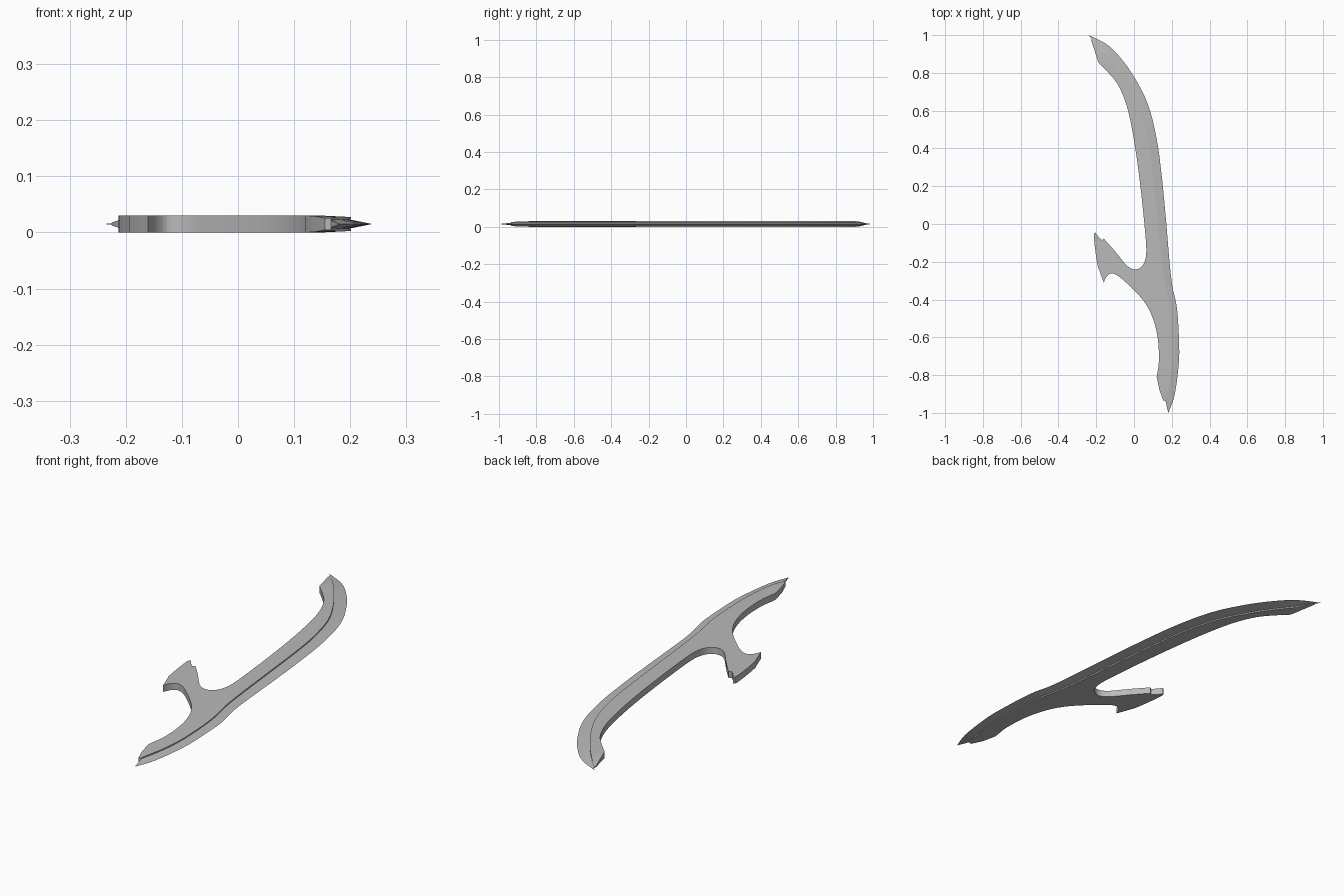
import bpy, bmesh
from mathutils import Vector

if "Cube" in bpy.data.objects:
    bpy.data.objects.remove(bpy.data.objects["Cube"])

MID = 0.015  # half thickness and height of the centre plane


def spline(points, steps=4):
    """Smooth curve through the points (Catmull-Rom)."""
    p = [Vector(q) for q in points]
    p = [2 * p[0] - p[1]] + p + [2 * p[-1] - p[-2]]
    out = []
    for i in range(1, len(p) - 2):
        a, b, c, d = p[i - 1:i + 3]
        for k in range(steps):
            t = k / steps
            out.append(0.5 * (2 * b + (c - a) * t + (2 * a - 5 * b + 4 * c - d) * t * t
                              + (3 * b - a - 3 * c + d) * t ** 3))
    return out + [p[-2]]


def half_height(v):
    """Body thickness, thinning toward both tips."""
    return max(0.002, min(MID, 0.003 + 0.27 * (0.965 - v.y), 0.011 + 0.067 * (v.y + 0.93),
                          MID - 0.05 * (v.x - 0.15)))


# Cutting edge and the ridge where the flat body ends, bottom to top
edge = spline([(0.182, -1.0), (0.215, -0.905), (0.236, -0.75), (0.239, -0.64), (0.228, -0.45),
               (0.203, -0.33), (0.188, -0.2), (0.167, 0.05), (0.145, 0.27), (0.12, 0.45),
               (0.075, 0.63), (0.0, 0.78), (-0.08, 0.89), (-0.15, 0.955), (-0.24, 1.0)])
ridge = spline([(0.166, -0.935), (0.185, -0.86), (0.2, -0.74), (0.2, -0.6), (0.188, -0.45),
                (0.165, -0.33), (0.148, -0.2), (0.122, 0.05), (0.1, 0.26), (0.076, 0.43),
                (0.032, 0.6), (-0.035, 0.735), (-0.105, 0.84), (-0.155, 0.905), (-0.225, 0.982)])

# Inner side: upper blade and curved throat, hooked prong, lower blade
back = [Vector((-0.224, 0.965))]
back += spline([(-0.188, 0.853), (-0.14, 0.805), (-0.09, 0.745), (-0.05, 0.66), (-0.02, 0.55),
                (0.01, 0.38), (0.035, 0.19), (0.055, 0.0), (0.065, -0.13), (0.058, -0.195),
                (0.035, -0.23), (0.0, -0.24), (-0.04, -0.218), (-0.1, -0.145), (-0.16, -0.077)])
back += [Vector(q) for q in ((-0.17, -0.086), (-0.187, -0.07))]
back += spline([(-0.205, -0.045), (-0.213, -0.06), (-0.205, -0.14), (-0.193, -0.22)], 3)
back += spline([(-0.16, -0.31), (-0.145, -0.278), (-0.12, -0.262), (-0.08, -0.278), (0.0, -0.35),
                (0.06, -0.42), (0.1, -0.5), (0.125, -0.6), (0.132, -0.72), (0.12, -0.81)])
back += [Vector(q) for q in ((0.135, -0.88), (0.155, -0.935))]

bm = bmesh.new()


def verts(points, side, height):
    return [bm.verts.new((v.x, v.y, MID + side * height(v))) for v in points]


def bridge(a, b):
    for i in range(len(a) - 1):
        bm.faces.new((a[i], a[i + 1], b[i + 1], b[i]))


# Thin cutting edge line shared by both bevels
rim = verts(edge, 0, half_height)
caps, loops, lows = [], [], []
for side in (1, -1):
    top = verts(ridge, side, half_height)
    low = verts(ridge, side, lambda v: min(0.009, 0.6 * half_height(v)))
    inner = verts(back, side, half_height)
    outline = top + inner
    caps.append(bm.faces.new(outline if side > 0 else outline[::-1]))  # flat face
    bridge(top, low)                         # small step along the ridge
    bridge(low, rim)                         # bevel down to the edge
    loops.append([top[-1]] + inner + [top[0]])
    lows.append((low, top))
bridge(loops[0], loops[1])                   # wall along the inner side
for i in (0, -1):                            # close the two ends
    (l0, t0), (l1, t1) = lows
    bm.faces.new((l0[i], l1[i], rim[i]))
    bm.faces.new((t0[i], l0[i], l1[i], t1[i]))
bm.normal_update()
bmesh.ops.triangulate(bm, faces=caps)
bmesh.ops.recalc_face_normals(bm, faces=bm.faces[:])

mesh = bpy.data.meshes.new("blade")
bm.to_mesh(mesh)
bm.free()
steel = bpy.data.materials.new("grey steel")
steel.diffuse_color = (0.49, 0.49, 0.49, 1)
steel.use_nodes = True
steel.node_tree.nodes["Principled BSDF"].inputs["Base Color"].default_value = steel.diffuse_color
mesh.materials.append(steel)
blade = bpy.data.objects.new("hooked_blade", mesh)
bpy.context.collection.objects.link(blade)
bpy.context.view_layer.objects.active = blade
blade.select_set(True)
bpy.ops.object.shade_smooth_by_angle(angle=0.2)
